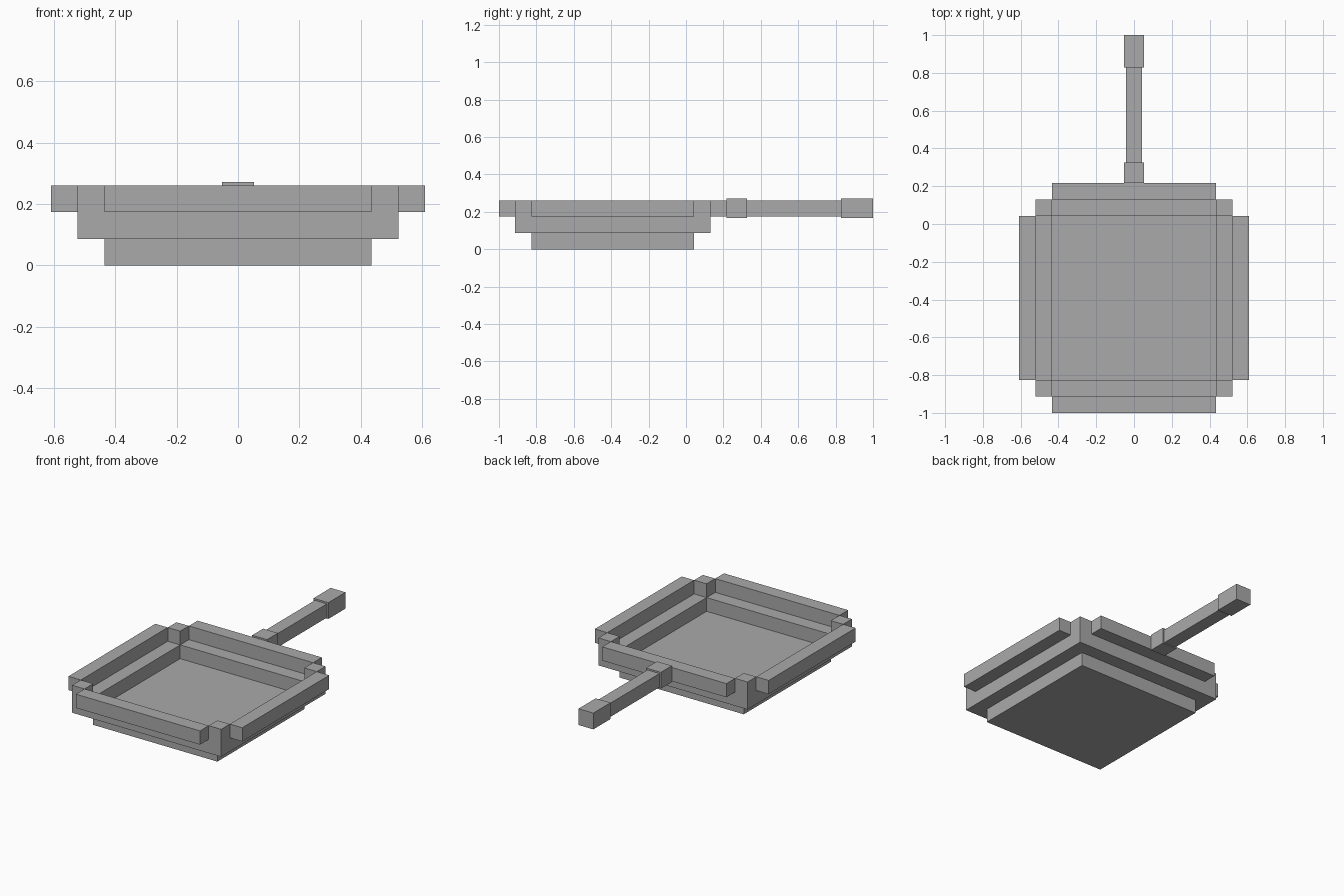
import bpy
import bmesh

if "Cube" in bpy.data.objects:
    bpy.data.objects.remove(bpy.data.objects["Cube"], do_unlink=True)

U = 0.0869            # size of one block
CY = -1 + 7 * U       # centre of the pan along y

grey = bpy.data.materials.new("plain grey")
grey.use_nodes = True
grey.diffuse_color = (0.4, 0.4, 0.4, 1)
grey.node_tree.nodes["Principled BSDF"].inputs["Base Color"].default_value = (0.4, 0.4, 0.4, 1)


def box(name, low, high):
    """Flat-sided block between two opposite corners."""
    mesh = bpy.data.meshes.new(name)
    bm = bmesh.new()
    bmesh.ops.create_cube(bm, size=1)
    for v in bm.verts:
        v.co = [a + (c + 0.5) * (b - a) for a, b, c in zip(low, high, v.co)]
    bm.to_mesh(mesh)
    bm.free()
    mesh.materials.append(grey)
    obj = bpy.data.objects.new(name, mesh)
    bpy.context.collection.objects.link(obj)
    return obj


def pan_box(name, x0, x1, y0, y1, layer):
    """Block given in whole units around the pan centre."""
    return box(name, (x0 * U, CY + y0 * U, layer * U),
               (x1 * U, CY + y1 * U, (layer + 1) * U))


# Floor of the pan
pan_box("pan_floor", -5, 5, -5, 5, 0)

# Stepped walls: a closed lower ring, then an upper ring set one block out
for side, s in (("left", 1), ("right", -1)):
    a, b = sorted((5 * s, 6 * s))
    pan_box("lower_wall_" + side, a, b, -6, 6, 1)
    a, b = sorted((6 * s, 7 * s))
    pan_box("upper_wall_" + side, a, b, -5, 5, 2)
for side, s in (("back", 1), ("front", -1)):
    a, b = sorted((5 * s, 6 * s))
    pan_box("lower_wall_" + side, -5, 5, a, b, 1)
    a, b = sorted((6 * s, 7 * s))
    pan_box("upper_wall_" + side, -5, 5, a, b, 2)

# Corner blocks joining the upper walls
for sx, side in ((1, "left"), (-1, "right")):
    for sy, end in ((1, "back"), (-1, "front")):
        x0, x1 = sorted((5 * sx, 6 * sx))
        y0, y1 = sorted((5 * sy, 6 * sy))
        pan_box("corner_%s_%s" % (end, side), x0, x1, y0, y1, 2)

# Handle with a thicker collar and end grip
wall = CY + 7 * U
box("handle_collar", (-0.052, wall, 0.168), (0.052, 0.325, 0.271))
box("handle_rod", (-0.042, 0.325, 2 * U), (0.042, 0.828, 3 * U))
box("handle_grip", (-0.052, 0.828, 0.168), (0.052, 1, 0.271))
